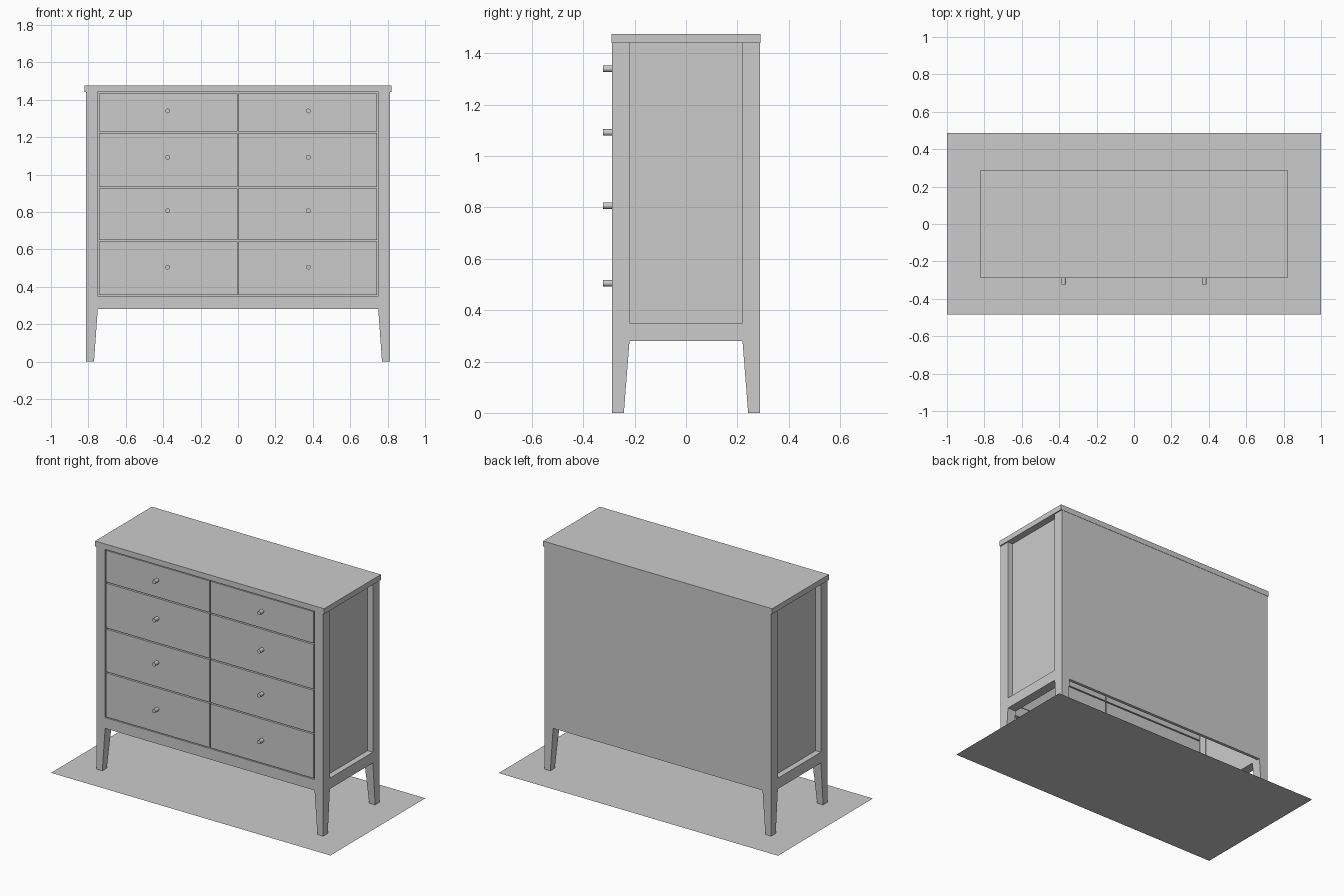
import bpy, bmesh, math

if "Cube" in bpy.data.objects:
    bpy.data.objects.remove(bpy.data.objects["Cube"])

W, D = 0.812, 0.288         # half width and half depth of the carcass
IX, IY = 0.75, 0.22         # inner edges of the corner posts
APRON, RAIL, TOP = 0.28, 0.35, 1.44


def finish(name, bm):
    bmesh.ops.recalc_face_normals(bm, faces=bm.faces)
    mesh = bpy.data.meshes.new(name)
    bm.to_mesh(mesh)
    bm.free()
    ob = bpy.data.objects.new(name, mesh)
    bpy.context.collection.objects.link(ob)
    return ob


def mirror(ob, x=True, y=False):
    mod = ob.modifiers.new("mirror", 'MIRROR')
    mod.use_axis = (x, y, False)
    return ob


def box(name, x, y, z):
    bm = bmesh.new()
    bmesh.ops.create_cube(bm, size=1)
    for v in bm.verts:
        for i, (a, b) in enumerate((x, y, z)):
            v.co[i] = a if v.co[i] < 0 else b
    return finish(name, bm)


# ground sheet
bm = bmesh.new()
bm.faces.new([bm.verts.new(p) for p in
              ((-1, -0.483, 0), (1, -0.483, 0), (1, 0.487, 0), (-1, 0.487, 0))])
finish("ground_sheet", bm)

# corner posts running down into tapered legs
bm = bmesh.new()
rings = []
for ix, iy, z in ((0.77, 0.242, 0), (IX, IY, APRON), (IX, IY, TOP)):
    rings.append([bm.verts.new(p) for p in
                  ((ix, iy, z), (W, iy, z), (W, D, z), (ix, D, z))])
for lo, hi in zip(rings, rings[1:]):
    for i in range(4):
        j = (i + 1) % 4
        bm.faces.new((lo[i], lo[j], hi[j], hi[i]))
bm.faces.new(rings[0])
bm.faces.new(rings[-1])
mirror(finish("corner_posts", bm), y=True)

# table top
box("top_board", (-0.82, 0.82), (-0.29, 0.29), (TOP, 1.475))

# rails and panels, open underneath
box("front_rail", (-IX, IX), (-D, -D + 0.03), (APRON, RAIL))
box("back_panel", (-IX, IX), (D - 0.02, D), (APRON, TOP))
mirror(box("side_rails", (IX, W), (-IY, IY), (APRON, RAIL)))
mirror(box("side_panels", (0.755, 0.775), (-IY, IY), (RAIL, TOP)))

# drawer fronts with a narrow gap around each, and round knobs
GAP = 0.004
levels = [0.352, 0.645, 0.929, 1.226, 1.438]
knob_heights = [0.505, 0.807, 1.092, 1.34]
for n, (z0, z1, kz) in enumerate(zip(levels, levels[1:], knob_heights), 1):
    mirror(box(f"drawer_fronts_{n}", (GAP, IX - 2 * GAP),
               (-D, -D + 0.025), (z0 + GAP, z1 - GAP)))
    bpy.ops.mesh.primitive_cylinder_add(vertices=16, radius=0.0125, depth=0.036)
    knob = bpy.context.object
    knob.name = f"knobs_{n}"
    for v in knob.data.vertices:
        x, y, z = v.co
        v.co = (0.376 + x, -0.306 - z, kz + y)
    knob.data.flip_normals()
    bm = bmesh.new()
    bm.from_mesh(knob.data)
    bmesh.ops.recalc_face_normals(bm, faces=bm.faces)
    bm.to_mesh(knob.data)
    bm.free()
    bpy.ops.object.shade_smooth_by_angle(angle=math.radians(35))
    mirror(knob)
